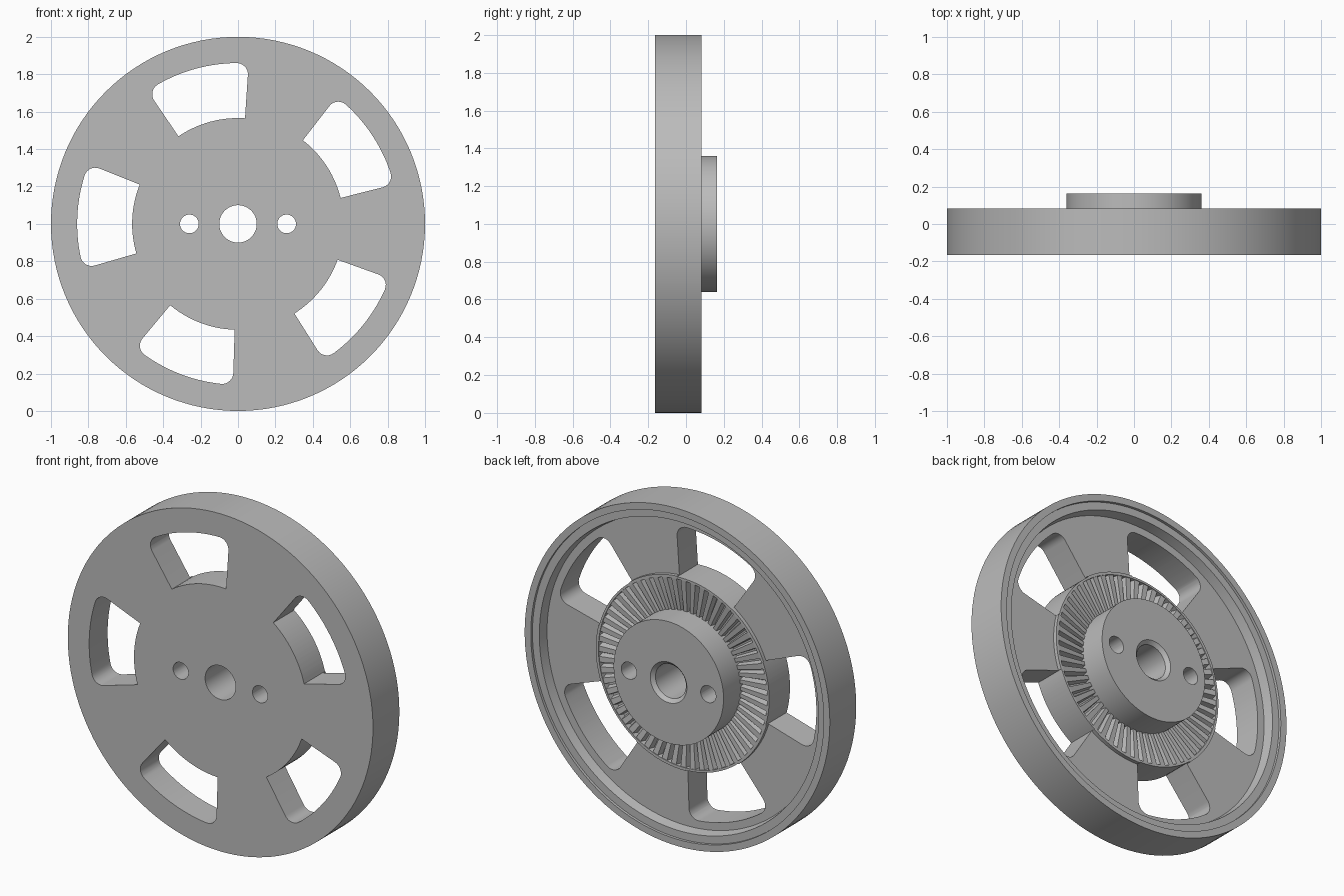
import bpy, bmesh, math
from mathutils import Vector

if "Cube" in bpy.data.objects:
    bpy.data.objects.remove(bpy.data.objects["Cube"], do_unlink=True)

grey = bpy.data.materials.new("plain grey")
grey.use_nodes = True
colour = (0.5, 0.5, 0.5, 1)
grey.diffuse_color = colour
grey.node_tree.nodes["Principled BSDF"].inputs["Base Color"].default_value = colour

FRONT = -0.165
CENTRE = Vector((0, 0, 1))


def polar(r, a, y):
    """Point at radius r and angle a around the axle, at depth y."""
    return CENTRE + Vector((r * math.cos(a), y, r * math.sin(a)))


def make_object(name, bm):
    bmesh.ops.recalc_face_normals(bm, faces=bm.faces)
    mesh = bpy.data.meshes.new(name)
    bm.to_mesh(mesh)
    bm.free()
    mesh.materials.append(grey)
    obj = bpy.data.objects.new(name, mesh)
    bpy.context.collection.objects.link(obj)
    return obj


def activate(obj):
    bpy.ops.object.select_all(action="DESELECT")
    obj.select_set(True)
    bpy.context.view_layer.objects.active = obj


def lathe(name, profile, steps):
    """Revolve a closed (radius, depth) outline around the axle."""
    bm = bmesh.new()
    rings = [[bm.verts.new(polar(r, math.tau * i / steps, y)) for r, y in profile]
             for i in range(steps)]
    n = len(profile)
    for i in range(steps):
        a, b = rings[i], rings[(i + 1) % steps]
        for j in range(n):
            k = (j + 1) % n
            bm.faces.new((a[j], a[k], b[k], b[j]))
    return make_object(name, bm)


def add_prism(bm, outline):
    """Extrude an (x, z) outline through the whole wheel."""
    face = bm.faces.new([bm.verts.new((x, -0.4, z)) for x, z in outline])
    moved = bmesh.ops.extrude_face_region(bm, geom=[face])["geom"]
    verts = [v for v in moved if isinstance(v, bmesh.types.BMVert)]
    bmesh.ops.translate(bm, verts=verts, vec=(0, 0.8, 0))


def window_outline(mid, half, inner, outer, fillet):
    """Sector with sharp inner corners and rounded outer corners."""
    centre_r = outer - fillet
    inset = half - math.asin(fillet / centre_r)
    pts = [polar(inner, half * (2 * i / 14 - 1), 0) for i in range(15)]
    corner = []
    for i in range(8):
        a = half + math.pi / 2 + (inset - half - math.pi / 2) * i / 7
        corner.append(polar(centre_r, inset, 0)
                      + Vector((math.cos(a), 0, math.sin(a))) * fillet)
    pts += corner
    pts += [polar(outer, inset * (1 - 2 * i / 14), 0) for i in range(1, 14)]
    pts += [Vector((p.x, 0, 2 - p.z)) for p in reversed(corner)]
    c, s = math.cos(mid), math.sin(mid)
    return [(p.x * c - (p.z - 1) * s, 1 + p.x * s + (p.z - 1) * c) for p in pts]


# Wheel body: flat front, stepped rim, thin web, lipped gear recess and raised hub
wheel = lathe("wheel_body", [
    (0.1, FRONT), (1, FRONT), (1, 0.082), (0.96, 0.082), (0.96, 0.066),
    (0.915, 0.066), (0.905, 0.008), (0.57, 0.008), (0.57, 0.03), (0.553, 0.03),
    (0.553, -0.01), (0.36, -0.025), (0.36, 0.163), (0.12, 0.163), (0.1, 0.143),
], 128)

# Five windows and two bolt holes
bm = bmesh.new()
for i in range(5):
    mid = math.radians(33.2 + 72 * i)
    add_prism(bm, window_outline(mid, math.radians(19), 0.566, 0.86, 0.06))
for side in (-1, 1):
    add_prism(bm, [(side * 0.26 + 0.05 * math.cos(math.tau * i / 32),
                    1 + 0.05 * math.sin(math.tau * i / 32)) for i in range(32)])
cutter = make_object("opening_cutter", bm)
cutter.hide_render = True
activate(wheel)
cut = wheel.modifiers.new("openings", "BOOLEAN")
cut.operation = "DIFFERENCE"
cut.solver = "EXACT"
cut.object = cutter
bpy.ops.object.modifier_apply(modifier=cut.name)
bpy.data.objects.remove(cutter, do_unlink=True)
bpy.ops.object.shade_smooth_by_angle(angle=math.radians(25))

# Crown gear teeth between the hub and the lip
TEETH = 56
pitch = math.tau / TEETH
bm = bmesh.new()
for i in range(TEETH):
    a = i * pitch
    ends = []
    for r, low, high in ((0.357, -0.035, 0.005), (0.556, -0.02, 0.026)):
        ends.append([bm.verts.new(polar(r, a + pitch * w, y)) for w, y in
                     ((-0.45, low), (0.45, low), (0.27, high), (-0.27, high))])
    p, q = ends
    bm.faces.new(p)
    bm.faces.new(q)
    for j in range(4):
        k = (j + 1) % 4
        bm.faces.new((p[j], p[k], q[k], q[j]))
make_object("gear_teeth", bm)
